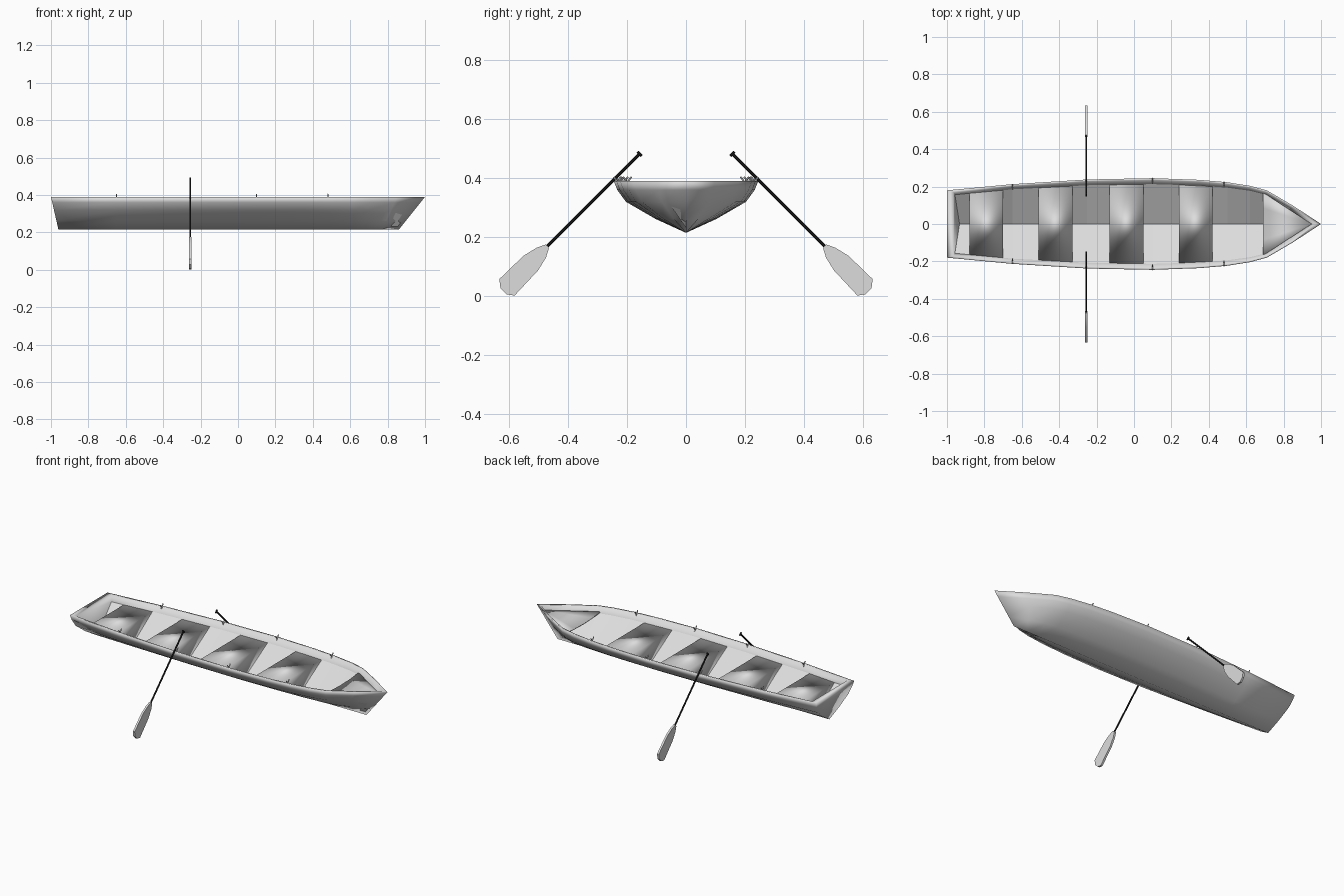
import bpy
import bmesh
import math
from mathutils import Vector

cube = bpy.data.objects.get("Cube")
if cube:
    bpy.data.objects.remove(cube, do_unlink=True)


def material(name, value):
    m = bpy.data.materials.new(name)
    m.use_nodes = True
    color = (value, value, value, 1)
    m.diffuse_color = color
    m.node_tree.nodes["Principled BSDF"].inputs["Base Color"].default_value = color
    return m


GREY = material("light grey paint", 0.72)
BLACK = material("black", 0.015)

RIM, KEEL, CHINE, FLOOR = 0.39, 0.215, 0.354, 0.232
INNER = 0.87  # floor width compared with the rim
# Hull stations: distance along the boat and half width at the rim
STATIONS = [(-1, 0.18), (-0.65, 0.213), (-0.25, 0.238), (0.1, 0.245), (0.35, 0.236),
            (0.5, 0.223), (0.62, 0.204), (0.71, 0.18), (0.85, 0.098), (1, 0)]
# Outer half section: fraction of half width, height
SECTION = [(1, RIM), (0.95, 0.36), (0.83, 0.32), (0.42, 0.262), (0, KEEL)]


def finish(name, bm, mat, angle=30):
    bmesh.ops.remove_doubles(bm, verts=bm.verts, dist=0.0001)
    bmesh.ops.recalc_face_normals(bm, faces=bm.faces)
    mesh = bpy.data.meshes.new(name)
    bm.to_mesh(mesh)
    bm.free()
    ob = bpy.data.objects.new(name, mesh)
    bpy.context.collection.objects.link(ob)
    mesh.materials.append(mat)
    bpy.ops.object.select_all(action='DESELECT')
    ob.select_set(True)
    bpy.context.view_layer.objects.active = ob
    bpy.ops.object.shade_smooth_by_angle(angle=math.radians(angle))
    return ob


def half_width(x):
    for (a, wa), (b, wb) in zip(STATIONS, STATIONS[1:]):
        if x <= b:
            return wa + (wb - wa) * (x - a) / (b - a)
    return 0


def rake(x, z):
    """Shift of the raked bow and stern below the rim."""
    drop = (RIM - z) / (RIM - KEEL)
    return (-0.14 * max(0, (x - 0.65) / 0.35) + 0.04 * max(0, (-0.65 - x) / 0.35)) * drop


def mirrored(half):
    return half + [(-y, z) for y, z in reversed(half[:-1])]


def prism(name, outlines, mat, angle=30):
    """Join two matching closed outlines and cap both ends."""
    bm = bmesh.new()
    a, b = [[bm.verts.new(p) for p in o] for o in outlines]
    bm.faces.new(a)
    bm.faces.new(b)
    for i in range(len(a)):
        j = (i + 1) % len(a)
        bm.faces.new((a[i], a[j], b[j], b[i]))
    return finish(name, bm, mat, angle)


def rod(name, start, end, radius, mat, sides=10):
    start, end = Vector(start), Vector(end)
    bm = bmesh.new()
    bmesh.ops.create_cone(bm, cap_ends=True, segments=sides, radius1=radius,
                          radius2=radius, depth=(end - start).length)
    turn = (end - start).to_track_quat('Z', 'Y').to_matrix().to_4x4()
    bmesh.ops.transform(bm, matrix=turn, verts=bm.verts)
    bmesh.ops.translate(bm, vec=(start + end) / 2, verts=bm.verts)
    return finish(name, bm, mat)


# Hull: outer skin, lip sloping in to the floor edge, and V-shaped floor
bm = bmesh.new()
rings = []
for x, w in STATIONS:
    xi = min(max(x, -0.965), 0.97)
    lining = [(max(w - 0.01, 0), RIM), (INNER * w, CHINE), (0, FLOOR)]
    outer = [bm.verts.new((x + rake(x, z), f * w, z)) for f, z in mirrored(SECTION)]
    inner = [bm.verts.new((xi + rake(xi, z), y, z)) for y, z in mirrored(lining)]
    rings.append((outer, inner))
for (oa, ia), (ob, ib) in zip(rings, rings[1:]):
    a, b = oa + ia[::-1], ob + ib[::-1]
    for i in range(len(a)):
        j = (i + 1) % len(a)
        bm.faces.new((a[i], a[j], b[j], b[i]))
# Stern: transom outside, transom inside and the rim between them
outer, inner = rings[0]
bm.faces.new(outer)
bm.faces.new(inner)
bm.faces.new((outer[0], outer[-1], inner[-1], inner[0]))
# Crisp creases around the floor
crease = {v for _, ring in rings for v in ring[1:-1]}
for e in bm.edges:
    if e.verts[0] in crease and e.verts[1] in crease:
        e.smooth = False
bmesh.ops.dissolve_degenerate(bm, dist=0.0001, edges=bm.edges)
finish("hull", bm, GREY, 180)

# Seats: solid thwarts following the V of the floor
for n, x in enumerate((-0.88, -0.51, -0.13, 0.24)):
    ends = []
    for xe in (x, x + 0.18):
        w = half_width(xe) * INNER
        ends.append([(xe, w, CHINE), (xe, -w, CHINE), (xe, 0, FLOOR)])
    prism(f"seat_{n + 1}", ends, GREY, 180)

# Bow deck: slightly dished plate set below the rim
bm = bmesh.new()
tip = bm.verts.new((0.95, 0, 0.366))
edge = [bm.verts.new((0.69, 0.168 * f, 0.352 + 0.01 * f * f)) for f in (1, 0.5, 0, -0.5, -1)]
for a, b in zip(edge, edge[1:]):
    bm.faces.new((b, a, tip))
deck = finish("bow_deck", bm, GREY)
solid = deck.modifiers.new("thickness", 'SOLIDIFY')
solid.thickness = 0.006

# Oars and oarlocks on both sides
OAR_X = -0.255
BLADE = [(0, 0.008), (0.03, 0.022), (0.08, 0.034), (0.194, 0.036), (0.213, 0.012),
         (0.213, -0.018), (0.197, -0.04), (0.08, -0.036), (0.03, -0.024), (0, -0.008)]
for side, label in ((1, "left"), (-1, "right")):
    along = Vector((0, side, -1)).normalized()
    across = Vector((0, side, 1)).normalized()
    neck = Vector((OAR_X, side * 0.47, 0.17))
    grip = Vector((OAR_X, side * 0.157, 0.483))
    rod(label + "_oar_shaft", grip, neck + along * 0.01, 0.005, BLACK)
    rod(label + "_oar_grip", grip - across * 0.01, grip + across * 0.01, 0.005, BLACK)
    faces = [[neck + along * s + across * t + Vector((dx, 0, 0)) for s, t in BLADE]
             for dx in (-0.006, 0.006)]
    prism(label + "_oar_blade", faces, GREY)
    for n, x in enumerate((-0.65, OAR_X, 0.1, 0.48)):
        y = side * (half_width(x) - 0.014)
        for lean in (-1, 1):
            rod(f"{label}_oarlock_{n + 1}", (x, y - lean * 0.006, RIM - 0.012),
                (x, y + lean * 0.014, RIM + 0.015), 0.003, GREY, 6)
